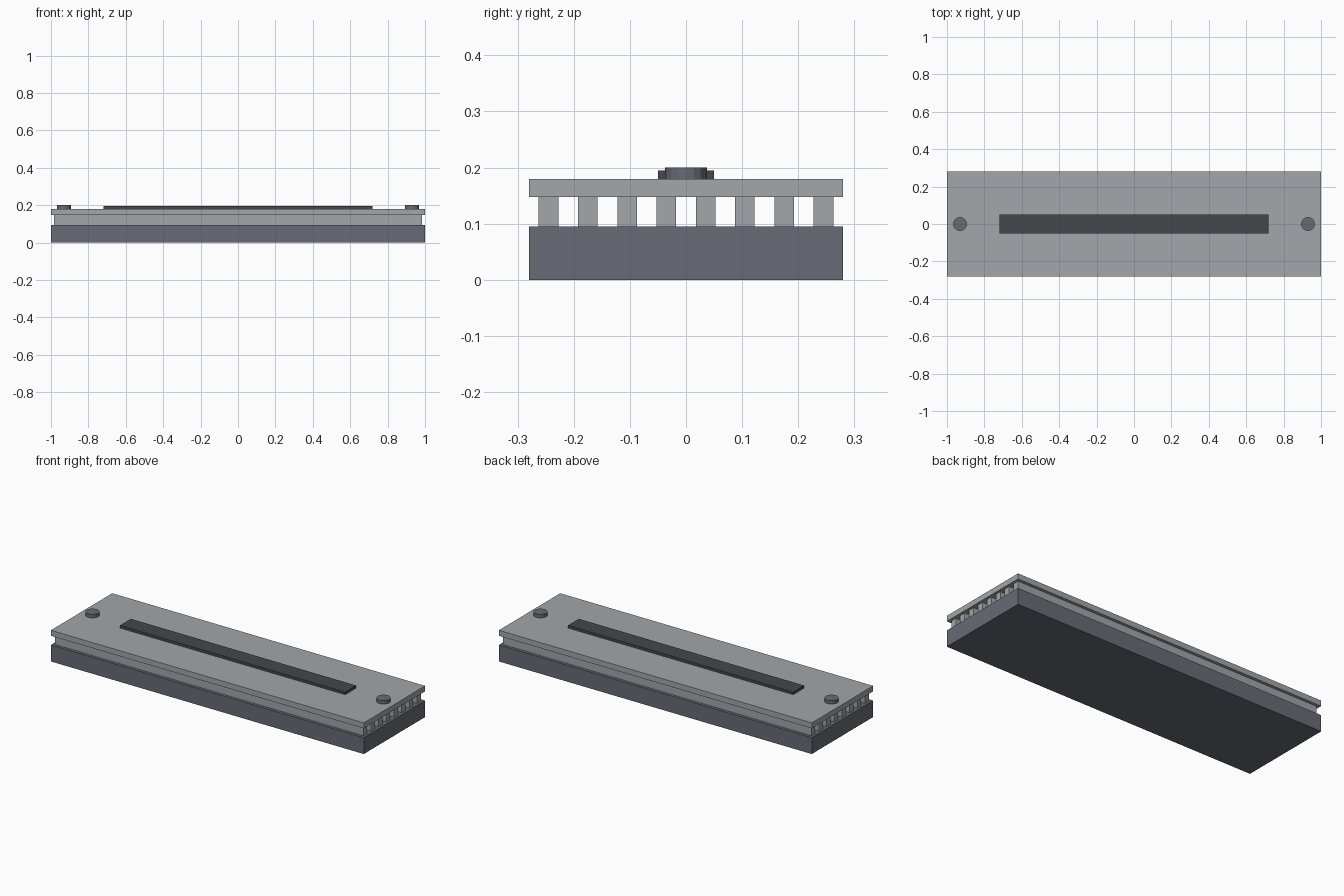
import bpy

cube = bpy.data.objects.get("Cube")
if cube:
    bpy.data.objects.remove(cube, do_unlink=True)


def material(name, colour):
    mat = bpy.data.materials.new(name)
    mat.use_nodes = True
    rgba = (*colour, 1)
    mat.diffuse_color = rgba
    mat.node_tree.nodes["Principled BSDF"].inputs["Base Color"].default_value = rgba
    return mat


def box(name, size, bottom, mat, y=0):
    bpy.ops.mesh.primitive_cube_add(size=1, location=(0, y, bottom + size[2] / 2))
    obj = bpy.context.object
    obj.name = name
    obj.scale = size
    bpy.ops.object.transform_apply(location=False, rotation=False, scale=True)
    obj.data.materials.append(mat)
    return obj


light_metal = material("light grey metal", (0.36, 0.385, 0.40))
dark_metal = material("slate grey metal", (0.135, 0.147, 0.178))
charcoal = material("charcoal", (0.058, 0.065, 0.07))

BASE_TOP, PLATE_BOTTOM, PLATE_TOP = 0.095, 0.148, 0.18

# Solid base and top plate
box("base_block", (2, 0.56, BASE_TOP), 0, dark_metal)
box("top_plate", (2, 0.56, PLATE_TOP - PLATE_BOTTOM), PLATE_BOTTOM, light_metal)

# Eight lengthwise fins between them
for i in range(8):
    box(f"fin_{i + 1}", (1.97, 0.035, PLATE_BOTTOM - BASE_TOP), BASE_TOP,
        light_metal, y=(i - 3.5) * 0.07)

# Raised strip along the centre of the plate
box("top_strip", (1.44, 0.1, 0.015), PLATE_TOP, charcoal)

# Round bolt heads at both ends
for side, x in (("right", -0.93), ("left", 0.93)):
    bpy.ops.mesh.primitive_cylinder_add(vertices=16, radius=0.037, depth=0.02,
                                        location=(x, 0, PLATE_TOP + 0.01))
    bolt = bpy.context.object
    bolt.name = f"{side}_bolt_head"
    bolt.data.materials.append(dark_metal)
